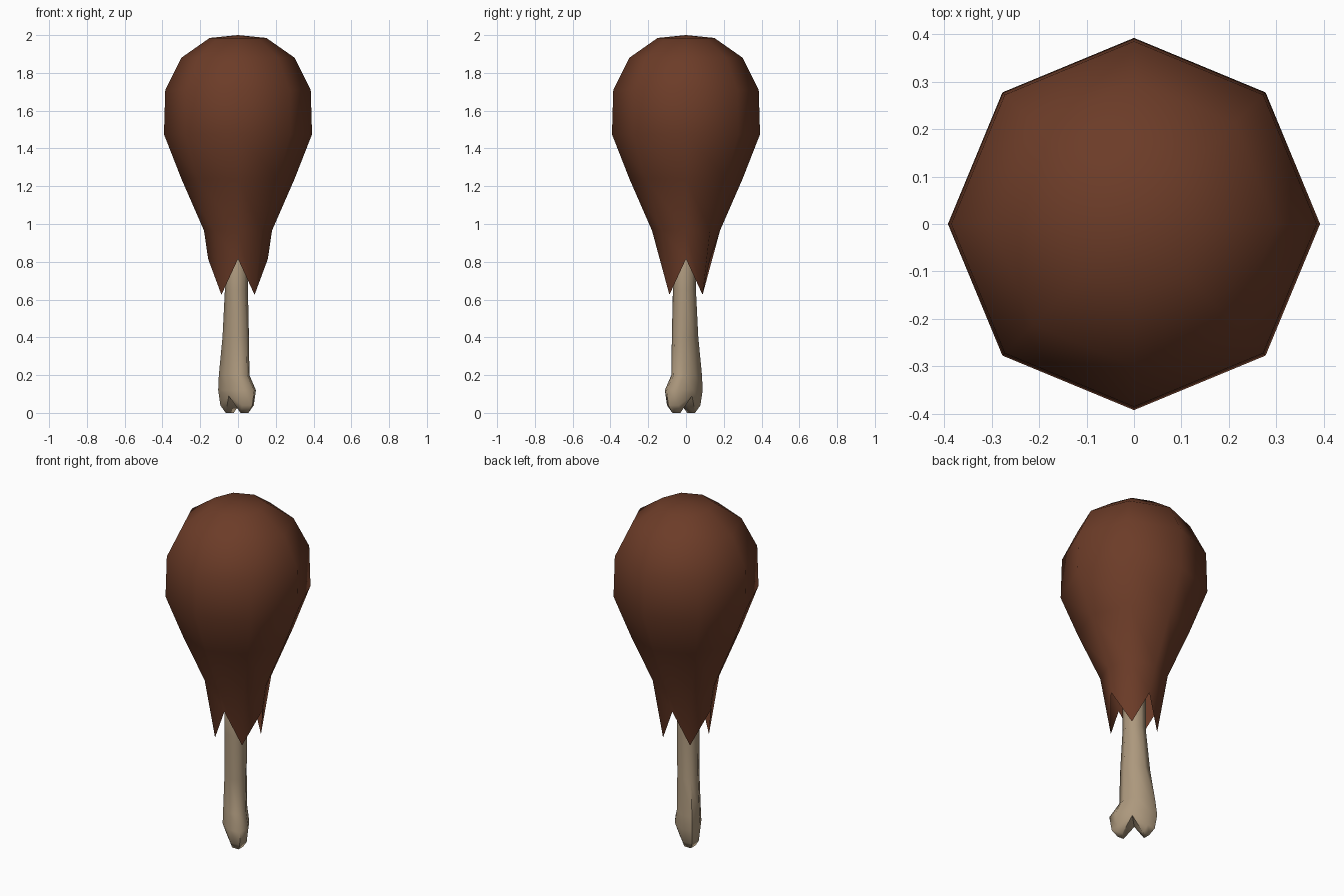
import bpy, bmesh, math

cube = bpy.data.objects.get("Cube")
if cube:
    bpy.data.objects.remove(cube)

SIDES = 8
ROOT = math.sqrt(0.5)


def material(name, rgb):
    m = bpy.data.materials.new(name)
    m.use_nodes = True
    m.diffuse_color = (*rgb, 1)
    m.node_tree.nodes["Principled BSDF"].inputs["Base Color"].default_value = (*rgb, 1)
    return m


def bridge(bm, a, b):
    for i in range(SIDES):
        j = (i + 1) % SIDES
        bm.faces.new((a[i], a[j], b[j], b[i]))


def fan(bm, ring, tip):
    for i in range(SIDES):
        bm.faces.new((ring[i], ring[(i + 1) % SIDES], tip))


def finish(bm, name, mat, angle):
    bmesh.ops.recalc_face_normals(bm, faces=bm.faces)
    mesh = bpy.data.meshes.new(name)
    bm.to_mesh(mesh)
    bm.free()
    mesh.materials.append(mat)
    ob = bpy.data.objects.new(name, mesh)
    bpy.context.collection.objects.link(ob)
    bpy.ops.object.select_all(action="DESELECT")
    ob.select_set(True)
    bpy.context.view_layer.objects.active = ob
    bpy.ops.object.shade_smooth_by_angle(angle=math.radians(angle))


turns = [i * math.tau / SIDES for i in range(SIDES)]

# Meat: eight-sided lathe with a torn, pointed hem
bm = bmesh.new()
profile = [(0.15, 1.985), (0.30, 1.88), (0.385, 1.71), (0.392, 1.475),
           (0.30, 1.24), (0.18, 0.965)]
rings = [[bm.verts.new((r * math.cos(t), r * math.sin(t), z)) for t in turns]
         for r, z in profile]
hem = []
for i, t in enumerate(turns):
    if i % 2:
        rx, ry, z = 0.124, 0.124, 0.625   # points
    else:
        rx, ry, z = 0.158, 0.127, 0.815   # notches
    hem.append(bm.verts.new((rx * math.cos(t), ry * math.sin(t), z)))
rings.append(hem)
for a, b in zip(rings, rings[1:]):
    bridge(bm, a, b)
fan(bm, rings[0], bm.verts.new((0, 0, 2)))
finish(bm, "meat", material("roast_brown", (0.150, 0.045, 0.021)), 80)

# Bone: oval shaft, widening along the diagonal into two knuckles
bm = bmesh.new()


def bone_vert(u, v, z):
    v -= 0.012
    return bm.verts.new(((u + v) * ROOT, (v - u) * ROOT, z))


# height, centre offset, half width, half depth
shaft = [(1.0, 0, 0.062, 0.062), (0.65, 0, 0.062, 0.060), (0.40, -0.005, 0.080, 0.060),
         (0.20, -0.017, 0.097, 0.065), (0.12, 0.005, 0.128, 0.072)]
rings = [[bone_vert(c + hu * math.cos(t), hv * math.sin(t), z) for t in turns]
         for z, c, hu, hv in shaft]
bottom = []
for i, t in enumerate(turns):
    z = 0.09 if i % 4 == 2 else 0.04   # cleft between the knuckles
    bottom.append(bone_vert(0.005 + 0.115 * math.cos(t), 0.062 * math.sin(t), z))
rings.append(bottom)
for a, b in zip(rings, rings[1:]):
    bridge(bm, a, b)
fan(bm, rings[0], bm.verts.new((0, 0, 1.05)))

# Rounded underside of each knuckle
for side, start in ((1, 6), (-1, 2)):
    loop = [bottom[(start + k) % SIDES] for k in range(5)]
    low = [bone_vert(0.005 + side * u, v, 0.0) for u, v in
           ((0.055, -0.03 * side), (0.085, 0), (0.055, 0.03 * side))]
    bm.faces.new((loop[0], loop[1], low[0]))
    bm.faces.new((loop[1], loop[2], low[1], low[0]))
    bm.faces.new((loop[2], loop[3], low[2], low[1]))
    bm.faces.new((loop[3], loop[4], low[2]))
    bm.faces.new((loop[4], loop[0], low[0], low[2]))
    bm.faces.new(low)
finish(bm, "bone", material("bone_tan", (0.413, 0.314, 0.205)), 60)
